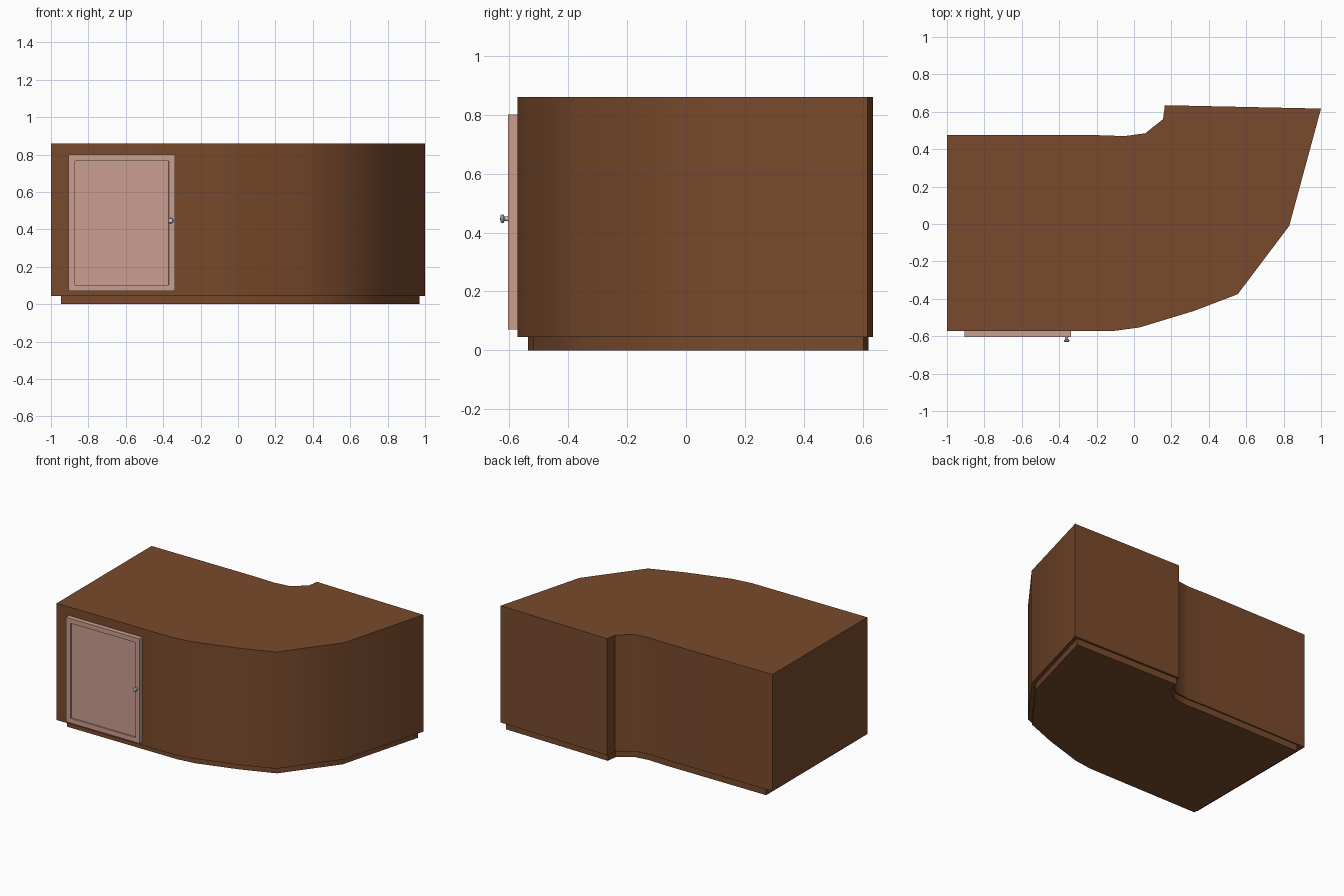
import bpy, bmesh, math
from mathutils import Matrix, Vector

if "Cube" in bpy.data.objects:
    bpy.data.objects.remove(bpy.data.objects["Cube"])


def material(name, color):
    m = bpy.data.materials.new(name)
    m.diffuse_color = (*color, 1)
    m.use_nodes = True
    m.node_tree.nodes["Principled BSDF"].inputs["Base Color"].default_value = m.diffuse_color
    return m


def add_object(name, bm, mat=None, smooth=None):
    bmesh.ops.recalc_face_normals(bm, faces=bm.faces)
    me = bpy.data.meshes.new(name)
    bm.to_mesh(me)
    bm.free()
    ob = bpy.data.objects.new(name, me)
    bpy.context.collection.objects.link(ob)
    if mat:
        me.materials.append(mat)
    if smooth:
        bpy.ops.object.select_all(action='DESELECT')
        ob.select_set(True)
        bpy.context.view_layer.objects.active = ob
        bpy.ops.object.shade_smooth_by_angle(angle=math.radians(smooth))
    return ob


def prism(name, outline, z0, z1, mat):
    bm = bmesh.new()
    base = bm.faces.new([bm.verts.new((x, y, z0)) for x, y in outline])
    ext = bmesh.ops.extrude_face_region(bm, geom=[base], use_keep_orig=True)
    top = [v for v in ext['geom'] if isinstance(v, bmesh.types.BMVert)]
    bmesh.ops.translate(bm, verts=top, vec=(0, 0, z1 - z0))
    return add_object(name, bm, mat, 38)


wood = material("brown_wood", (0.19, 0.068, 0.025))
pink = material("pink_paint", (0.60, 0.34, 0.28))

# Curved corner cabinet: outline seen from above
outline = [(-1, -0.572), (-0.11, -0.572), (0.03, -0.553), (0.32, -0.465),
           (0.555, -0.375), (0.83, -0.01), (0.995, 0.617), (0.165, 0.635),
           (0.155, 0.56), (0.06, 0.485), (-0.05, 0.47), (-0.2, 0.475), (-1, 0.475)]
outline = [(1.0 if x == 0.995 else x, y) for x, y in outline]
prism("cabinet_body", outline, 0.045, 0.86, wood)

# Plinth: same outline, slightly smaller
plinth = [(x * 0.958 + 0.0125, y * 0.958 + 0.011) for x, y in outline]
prism("plinth", plinth, 0, 0.045, wood)

# Door with a recessed panel
x0, x1, z0, z1, y_front, y_back = -0.905, -0.337, 0.07, 0.80, -0.604, -0.572
bm = bmesh.new()
bmesh.ops.create_cube(bm, size=1, matrix=Matrix.Translation(
    ((x0 + x1) / 2, (y_front + y_back) / 2, (z0 + z1) / 2)) @
    Matrix.Diagonal((x1 - x0, y_back - y_front, z1 - z0, 1)))
bm.normal_update()
front = [f for f in bm.faces if f.normal.y < -0.9]
bmesh.ops.inset_region(bm, faces=front, thickness=0.047)
bmesh.ops.inset_region(bm, faces=front, thickness=0.001, depth=-0.01)
add_object("door", bm, pink)

# Round knob, lathed around the y axis
profile = [(0, 0), (0.009, 0), (0.007, 0.011), (0.014, 0.016),
           (0.015, 0.021), (0.011, 0.026), (0, 0.027)]
centre = Vector((-0.36, y_front, 0.447))
bm = bmesh.new()
pts = [bm.verts.new(centre + Vector((r, -d, 0))) for r, d in profile]
edges = [bm.edges.new(pair) for pair in zip(pts, pts[1:])]
bmesh.ops.spin(bm, geom=pts + edges, cent=centre, axis=(0, 1, 0),
               angle=math.tau, steps=20)
bmesh.ops.remove_doubles(bm, verts=bm.verts, dist=0.0002)
add_object("door_knob", bm, None, 40)
